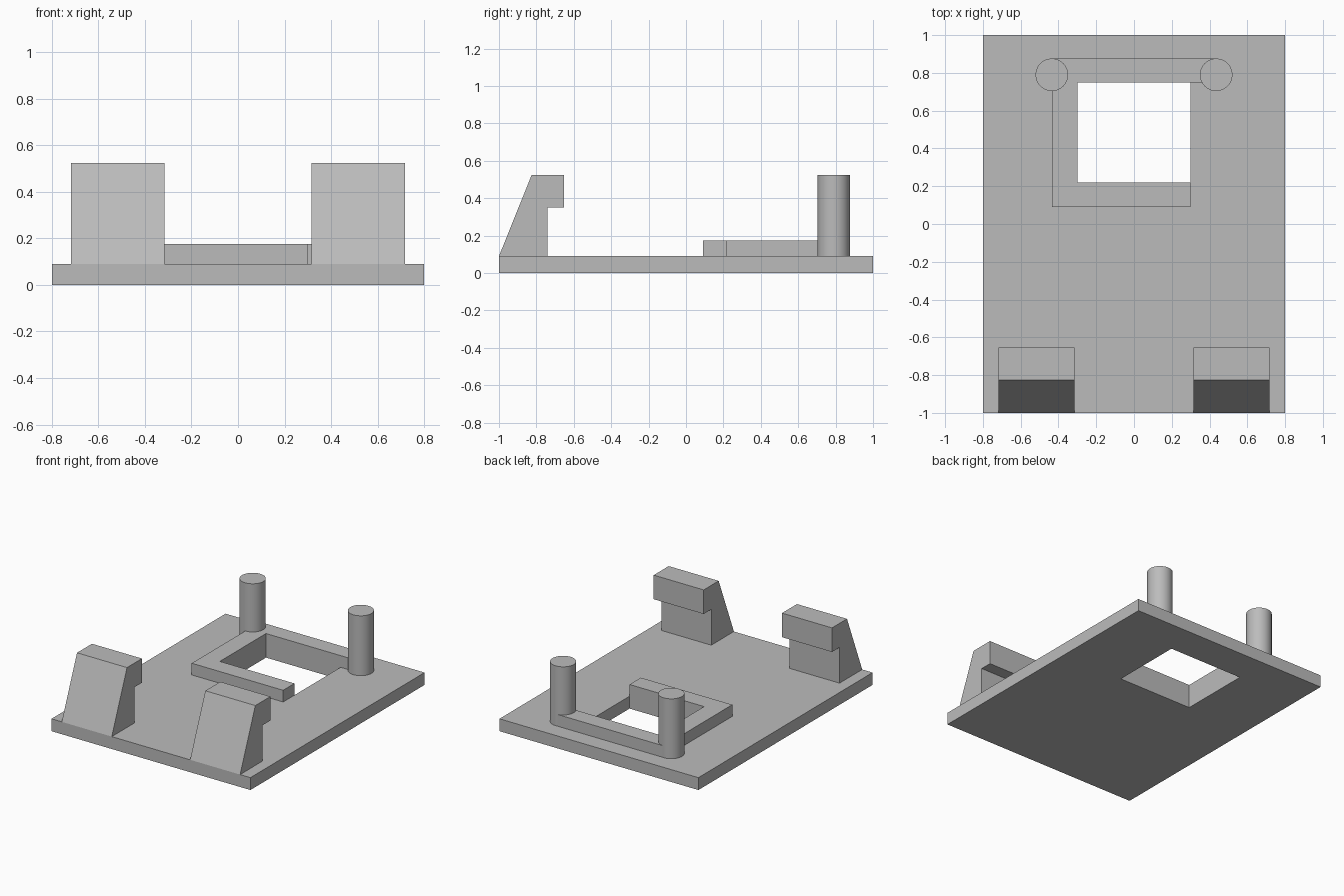
import bpy
import bmesh
import math
from mathutils import Vector

cube = bpy.data.objects.get("Cube")
if cube:
    bpy.data.objects.remove(cube, do_unlink=True)

grey = bpy.data.materials.new("plain grey")
grey.use_nodes = True
colour = (0.5, 0.5, 0.5, 1)
grey.diffuse_color = colour
grey.node_tree.nodes["Principled BSDF"].inputs["Base Color"].default_value = colour

BASE_TOP, RAIL_TOP, TALL = 0.09, 0.175, 0.525


def finish(bm, name):
    bmesh.ops.recalc_face_normals(bm, faces=bm.faces)
    mesh = bpy.data.meshes.new(name)
    bm.to_mesh(mesh)
    bm.free()
    mesh.materials.append(grey)
    obj = bpy.data.objects.new(name, mesh)
    bpy.context.collection.objects.link(obj)
    return obj


def extrude_faces(bm, offset):
    result = bmesh.ops.extrude_face_region(bm, geom=bm.faces[:])
    moved = [v for v in result["geom"] if isinstance(v, bmesh.types.BMVert)]
    bmesh.ops.translate(bm, verts=moved, vec=Vector(offset))


def prism(name, outline, offset):
    bm = bmesh.new()
    bm.faces.new([bm.verts.new(p) for p in outline])
    extrude_faces(bm, offset)
    return finish(bm, name)


def rectangle(bm, x, y0, y1):
    return [bm.verts.new(p) for p in ((-x, y0, 0), (x, y0, 0), (x, y1, 0), (-x, y1, 0))]


# Base plate with a rectangular window
bm = bmesh.new()
outer = rectangle(bm, 0.8, -1, 1)
inner = rectangle(bm, 0.3, 0.22, 0.75)
for i in range(4):
    j = (i + 1) % 4
    bm.faces.new((outer[i], outer[j], inner[j], inner[i]))
extrude_faces(bm, (0, 0, BASE_TOP))
finish(bm, "base_plate")

# Raised rail around three sides of the window
rail = [(-0.435, 0.09), (0.3, 0.09), (0.3, 0.22), (-0.3, 0.22),
        (-0.3, 0.75), (0.435, 0.75), (0.435, 0.875), (-0.435, 0.875)]
prism("window_rail", [(x, y, BASE_TOP) for x, y in rail], (0, 0, RAIL_TOP - BASE_TOP))

# Sloped hooks at the front and round posts at the back
hook = [(-1, BASE_TOP), (-0.825, TALL), (-0.653, TALL),
        (-0.653, 0.35), (-0.74, 0.35), (-0.74, BASE_TOP)]
for side, label in ((1, "left"), (-1, "right")):
    prism(label + "_hook", [(side * 0.315, y, z) for y, z in hook], (side * 0.402, 0, 0))

    bm = bmesh.new()
    bmesh.ops.create_cone(bm, cap_ends=True, segments=64, radius1=0.086,
                          radius2=0.086, depth=TALL - BASE_TOP)
    bmesh.ops.translate(bm, verts=bm.verts,
                        vec=(side * 0.435, 0.79, (TALL + BASE_TOP) / 2))
    post = finish(bm, label + "_post")
    bpy.ops.object.select_all(action="DESELECT")
    post.select_set(True)
    bpy.context.view_layer.objects.active = post
    bpy.ops.object.shade_smooth_by_angle(angle=math.radians(30))
